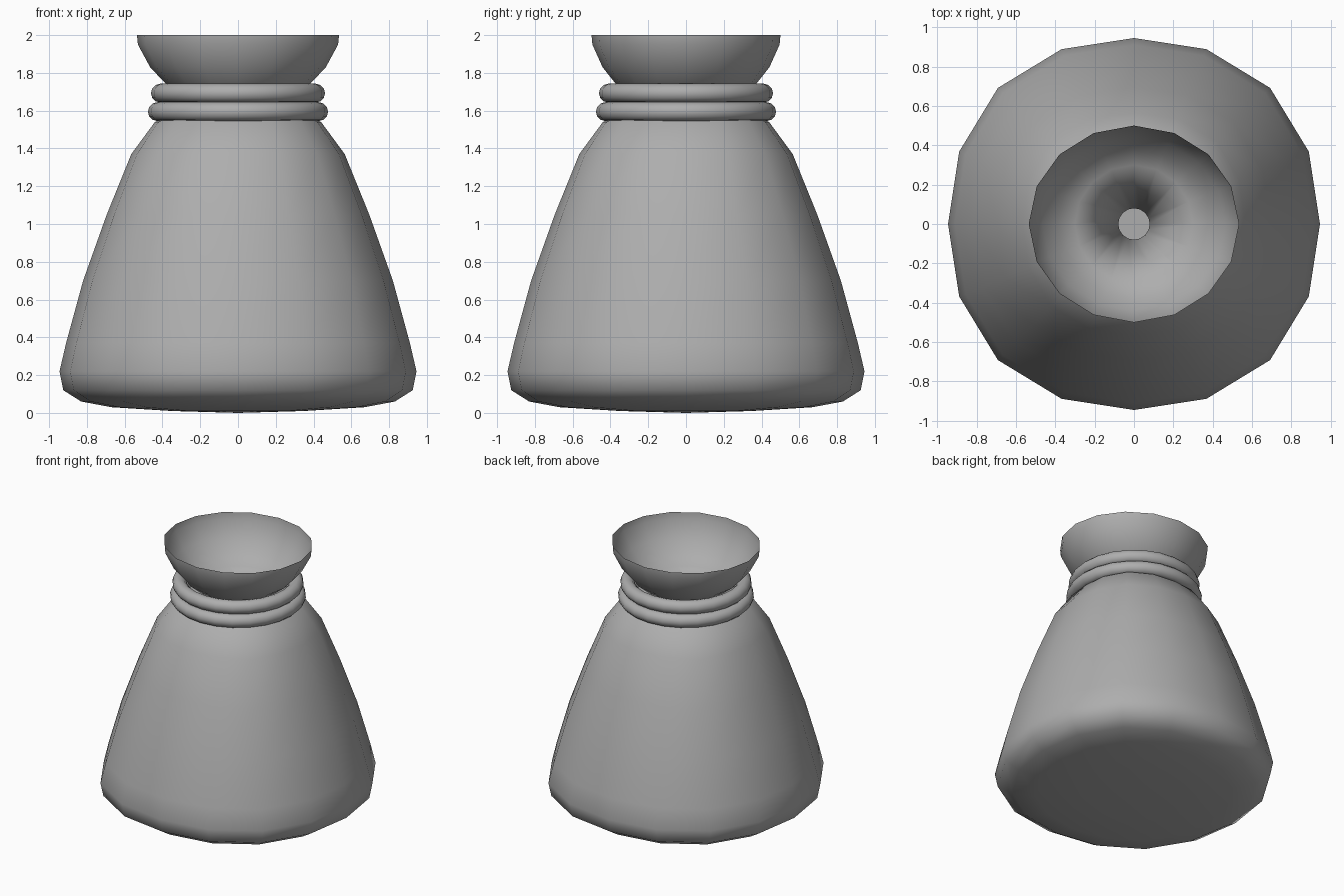
import bpy, bmesh
from math import sin, cos, pi

cube = bpy.data.objects.get("Cube")
if cube:
    bpy.data.objects.remove(cube, do_unlink=True)

cloth = bpy.data.materials.new("grey cloth")
cloth.use_nodes = True
GREY = (0.42, 0.42, 0.42, 1)
cloth.diffuse_color = GREY
cloth.node_tree.nodes["Principled BSDF"].inputs["Base Color"].default_value = GREY

SIDES = 16


def finish(name, bm):
    """Turn a bmesh into a smooth shaded object."""
    bmesh.ops.recalc_face_normals(bm, faces=bm.faces[:])
    for f in bm.faces:
        f.smooth = True
    mesh = bpy.data.meshes.new(name)
    bm.to_mesh(mesh)
    bm.free()
    mesh.materials.append(cloth)
    obj = bpy.data.objects.new(name, mesh)
    bpy.context.collection.objects.link(obj)
    return obj


def lathe(name, profile):
    """Loft rings of (radius, height, diagonal bulge, depth scale)."""
    bm = bmesh.new()
    rings = []
    for r, z, bulge, depth in profile:
        ring = []
        for i in range(SIDES):
            a = 2 * pi * i / SIDES
            k = r * (1 + bulge * sin(2 * a) ** 2)
            ring.append(bm.verts.new((k * cos(a), k * sin(a) * depth, z)))
        rings.append(ring)
    for low, high in zip(rings, rings[1:]):
        for i in range(SIDES):
            j = (i + 1) % SIDES
            bm.faces.new((low[i], low[j], high[j], high[i]))
    # closed floor, open mouth
    centre = bm.verts.new((0, 0, 0))
    for i in range(SIDES):
        bm.faces.new((centre, rings[0][(i + 1) % SIDES], rings[0][i]))
    return finish(name, bm)


# Sack: rounded base, tapering sides, tight pinch, flared mouth
lathe("sack", [
    (0.35, 0.01, 0.03, 1), (0.67, 0.03, 0.03, 1), (0.83, 0.06, 0.03, 1),
    (0.925, 0.12, 0.035, 1), (0.945, 0.22, 0.035, 1), (0.91, 0.37, 0.035, 1),
    (0.82, 0.7, 0.035, 1), (0.695, 1.05, 0.04, 1), (0.565, 1.37, 0.05, 1),
    (0.44, 1.54, 0.07, 1), (0.3, 1.61, 0.04, 1), (0.08, 1.645, 0, 1),
    (0.3, 1.68, 0, 1), (0.39, 1.75, 0, 0.97), (0.465, 1.83, 0, 0.95),
    (0.53, 1.95, 0, 0.935), (0.535, 2.0, 0, 0.935),
])

# Two cord loops around the neck
for name, radius, height in (("lower_cord", 0.427, 1.595), ("upper_cord", 0.411, 1.693)):
    bpy.ops.mesh.primitive_torus_add(
        major_radius=radius, minor_radius=0.05, major_segments=24,
        minor_segments=12, location=(0, 0, height))
    cord = bpy.context.object
    cord.name = name
    cord.data.materials.append(cloth)
    bpy.ops.object.shade_smooth()
